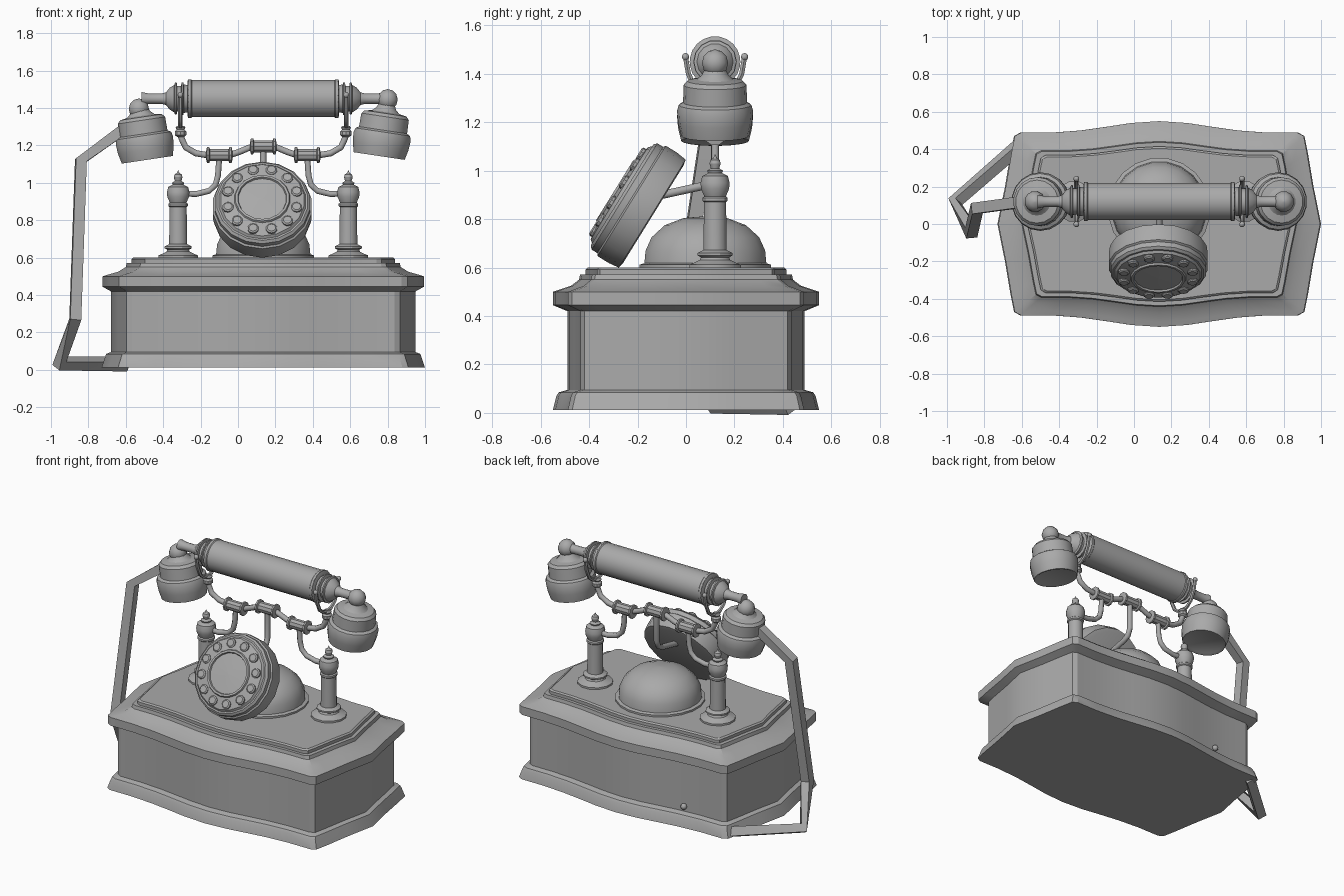
import bpy, bmesh, math
from mathutils import Vector

if "Cube" in bpy.data.objects:
    bpy.data.objects.remove(bpy.data.objects["Cube"])

CX, CY = 0.135, 0.12          # centre of the case in x, plane of the handset in y

grey = bpy.data.materials.new("grey")
grey.diffuse_color = (0.4, 0.4, 0.4, 1)
grey.use_nodes = True
grey.node_tree.nodes["Principled BSDF"].inputs["Base Color"].default_value = grey.diffuse_color


def finish(name, bm, angle=30):
    bmesh.ops.remove_doubles(bm, verts=bm.verts, dist=1e-5)
    bmesh.ops.recalc_face_normals(bm, faces=bm.faces)
    me = bpy.data.meshes.new(name)
    bm.to_mesh(me)
    bm.free()
    ob = bpy.data.objects.new(name, me)
    bpy.context.collection.objects.link(ob)
    me.materials.append(grey)
    bpy.ops.object.select_all(action='DESELECT')
    ob.select_set(True)
    bpy.context.view_layer.objects.active = ob
    bpy.ops.object.shade_smooth_by_angle(angle=math.radians(angle))
    return ob


def skin(bm, rings):
    """Join closed rings of points into a capped solid."""
    vs = [[bm.verts.new(p) for p in ring] for ring in rings]
    n = len(vs[0])
    for a, b in zip(vs, vs[1:]):
        for i in range(n):
            j = (i + 1) % n
            bm.faces.new((a[i], a[j], b[j], b[i]))
    bm.faces.new(vs[0])
    bm.faces.new(vs[-1])


def lathe(name, profile, origin, axis=(0, 0, 1), seg=16, angle=30):
    """Turn (radius, height) pairs around an axis."""
    q = Vector((0, 0, 1)).rotation_difference(Vector(axis).normalized())
    rings = []
    for r, h in profile:
        r = max(r, 0.0005)
        rings.append([Vector(origin) + q @ Vector((r * math.cos(2 * math.pi * (i + .5) / seg),
                      r * math.sin(2 * math.pi * (i + .5) / seg), h)) for i in range(seg)])
    bm = bmesh.new()
    skin(bm, rings)
    return finish(name, bm, angle)


def ball(name, centre, r, seg=10):
    prof = [(r * math.sin(math.pi * i / 6), -r * math.cos(math.pi * i / 6)) for i in range(7)]
    return lathe(name, prof, centre, seg=seg, angle=50)


def rod(name, pts, r, sides=8, angle=50):
    """Sweep a round or square section along a path with mitred bends."""
    pts = [Vector(p) for p in pts]
    tans = [(pts[min(i + 1, len(pts) - 1)] - pts[max(i - 1, 0)]).normalized() for i in range(len(pts))]
    ref = Vector((0, 1, 0)) if abs(tans[0].y) < 0.9 else Vector((1, 0, 0))
    rings = []
    for p, t in zip(pts, tans):
        u = (ref - t * ref.dot(t)).normalized()
        w = t.cross(u)
        ref = u
        rings.append([p + r * (math.cos(a) * u + math.sin(a) * w)
                      for a in [2 * math.pi * (k + .5) / sides for k in range(sides)]])
    bm = bmesh.new()
    skin(bm, rings)
    return finish(name, bm, angle)


# Case: curved plan outline stacked at several heights
quarter = [(0, .55), (.15, .54), (.28, .52), (.42, .5), (.58, .488), (.74, .488),
           (.772, .47), (.79, .38), (.82, .2), (.86, 0)]
outline = quarter + [(x, -y) for x, y in quarter[-2::-1]]
outline += [(-x, y) for x, y in outline[-2:0:-1]]


def case(name, levels):
    bm = bmesh.new()
    skin(bm, [[(CX + x * hx / .86, y * hy / .55, z) for x, y in outline] for z, hx, hy in levels])
    return finish(name, bm, 25)


case("case", [(.012, .865, .55), (.07, .845, .535), (.085, .84, .525), (.095, .815, .49),
              (.42, .815, .49), (.445, .86, .55), (.5, .86, .55), (.508, .835, .525),
              (.525, .775, .475), (.55, .735, .442), (.572, .73, .437)])
case("top_plate", [(.565, .705, .415), (.592, .705, .415), (.6, .695, .405)])
ball("rear_knob", (-.3, .452, .13), .02)

# Bell dome
lathe("bell_dome", [(.275, .6), (.275, .612), (.255, .618), (.25, .67), (.225, .725), (.17, .775),
                    (.09, .805), (0, .812)], (CX, .08, 0), seg=20, angle=40)

# Dial, tilted back on its axis
n = Vector((0, -.85, .527)).normalized()
up = Vector((0, .527, .85)).normalized()
back = Vector((.13, -.135, .82))
lathe("dial", [(.235, 0), (.262, .005), (.268, .05), (.268, .105), (.258, .112), (.258, .14), (.245, .152),
               (.235, .152), (.225, .165), (.15, .178), (.145, .188), (.132, .188), (.128, .178),
               (0, .184)], back, n, seg=18, angle=25)
for i in range(12):
    a = 2 * math.pi * (i + .5) / 12
    p = back + n * .16 + .19 * (math.cos(a) * Vector((1, 0, 0)) + math.sin(a) * up)
    lathe("finger_stop", [(.03, 0), (.03, .018), (.022, .024)], p, n, seg=10)

# Parts repeated on the left and right
for s, side in ((-1, "left"), (1, "right")):
    def X(d):
        return CX + s * d

    lathe(side + "_column", [(.11, .6), (.11, .612), (.085, .622), (.065, .632), (.06, .642), (.075, .65),
          (.075, .66), (.05, .672), (.047, .87), (.054, .876), (.054, .888), (.046, .894), (.06, .925),
          (.062, .95), (.055, .978), (.03, .99), (.034, 1.0), (.018, 1.01), (.024, 1.03), (.02, 1.045),
          (.008, 1.052), (0, 1.068)], (X(.455), CY, 0), seg=12)

    # Bracket from column up to the cradle bar
    rod(side + "_bracket", [(X(.45), CY, .945), (X(.36), CY, .94), (X(.29), CY, .957), (X(.255), CY, .99),
                            (X(.242), CY, 1.04), (X(.235), CY, 1.14)], .017)
    # Cradle bar half, rising to the fork
    rod(side + "_cradle_bar", [(X(0), CY, 1.195), (X(.07), CY, 1.19), (X(.13), CY, 1.165), (X(.18), CY, 1.148),
                               (X(.3), CY, 1.148), (X(.36), CY, 1.158), (X(.415), CY, 1.19),
                               (X(.438), CY, 1.24), (X(.443), CY, 1.29)], .018)
    lathe(side + "_fork_socket", [(.018, 0), (.032, .01), (.032, .03), (.022, .04), (.028, .05), (.02, .06)],
          (X(.442), CY, 1.245), seg=10)
    rod(side + "_fork", [(X(.443), CY + y, z) for y, z in
        ((-.122, 1.47), (-.11, 1.4), (-.08, 1.335), (-.04, 1.305), (0, 1.298),
         (.04, 1.305), (.08, 1.335), (.11, 1.4), (.122, 1.47))], .012, 6)
    for y in (-.122, .122):
        ball(side + "_fork_tip", (X(.443), CY + y, 1.47), .016, 8)

    # Handset collar and neck, measured outwards along the handle
    lathe(side + "_collar", [(.105, .39), (.105, .402), (.075, .406), (.078, .425), (.09, .428), (.09, .436),
          (.07, .44), (.07, .46), (.088, .463), (.088, .472), (.075, .476), (.06, .5), (.035, .52),
          (.028, .545), (.028, .61), (.036, .65)], (CX, CY, 1.45), (s, 0, 0), seg=14)
    # Cups leaning inwards below the knuckles
    axis = Vector((-s * .15, 0, -1)).normalized()
    top = Vector((X(.665), CY, 1.445 if s > 0 else 1.425))
    ball(side + "_knuckle", top + Vector((0, 0, 0 if s > 0 else -.03)), .056, 12)
    lathe(side + "_cup", [(.04, .02), (.055, .05), (.075, .068), (.115, .075), (.13, .092), (.132, .165), (.15, .175),
          (.157, .2), (.153, .25), (.14, .305), (.13, .305), (.12, .3)], top, axis, seg=18)

# Handle tube
lathe("handle", [(.095, -.405), (.105, -.4), (.105, -.385), (.1, -.38), (.1, .38), (.105, .385),
                 (.105, .4), (.095, .405)], (CX, CY, 1.45), (1, 0, 0), seg=20)

# Sleeves on the cradle bar
for d, z in ((-.235, 1.148), (0, 1.195), (.235, 1.148)):
    lathe("cradle_sleeve", [(.025, -.07), (.045, -.066), (.045, -.054), (.034, -.05), (.034, .05),
                            (.045, .054), (.045, .066), (.025, .07)], (CX + d, CY, z), (1, 0, 0), seg=10)

# Arm holding the dial
rod("dial_arm", [(CX, CY, 1.19), (CX, CY, 1.0), (CX, .1, .955), (CX, .06, .935), (CX, -.1, .9)], .018)

# Square cord from the left cup to the back of the case
rod("cord", [(-.58, CY, 1.31), (-.84, .085, 1.12), (-.87, -.045, .27), (-.955, .12, .035),
             (-.6, .43, .032)], .042, 4, 20)
